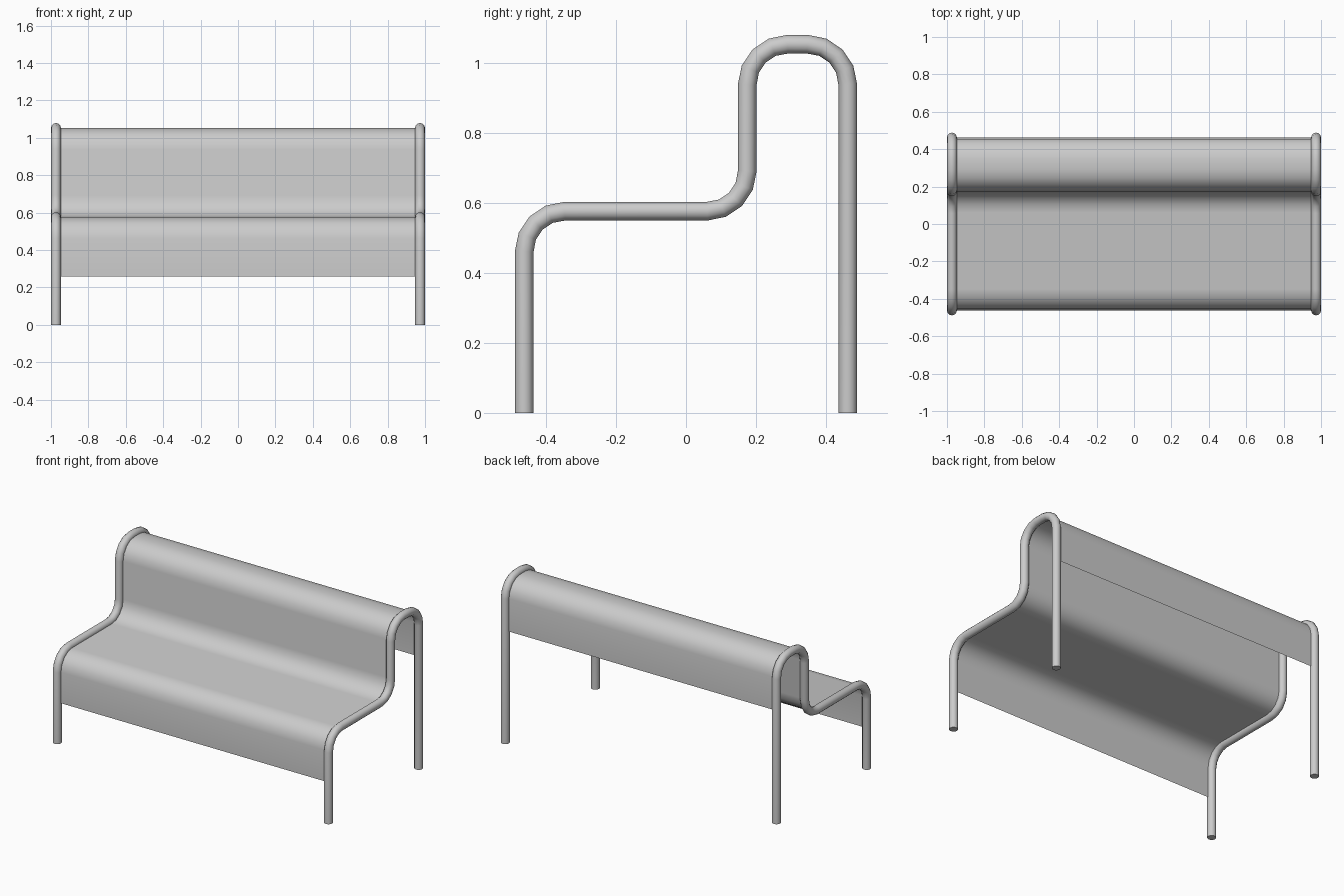
import bpy, bmesh
from math import radians, sin, cos

if "Cube" in bpy.data.objects:
    bpy.data.objects.remove(bpy.data.objects["Cube"])

TUBE_R = 0.0265
BEND_R = 0.115
FRONT_Y, BACK_Y, REAR_Y = -0.462, 0.175, 0.462
SEAT_Z, TOP_Z = 0.576, 1.053


def bend(cy, cz, start, end, steps=4):
    """Points of a quarter bend around (cy, cz), angles in degrees."""
    angles = [radians(start + (end - start) * i / steps) for i in range(steps + 1)]
    return [(cy + BEND_R * cos(a), cz + BEND_R * sin(a)) for a in angles]


# Shared side profile (y, z): front edge, seat, backrest, rolled top
bends = (bend(FRONT_Y + BEND_R, SEAT_Z - BEND_R, 180, 90)
         + bend(BACK_Y - BEND_R, SEAT_Z + BEND_R, -90, 0)
         + bend(BACK_Y + BEND_R, TOP_Z - BEND_R, 180, 90)
         + bend(REAR_Y - BEND_R, TOP_Z - BEND_R, 90, 0))


def smooth(obj):
    bpy.ops.object.select_all(action='DESELECT')
    obj.select_set(True)
    bpy.context.view_layer.objects.active = obj
    bpy.ops.object.shade_smooth_by_angle(angle=radians(40))


def tube_frame(name, x):
    """Bent tube running from front foot to rear foot."""
    path = [(FRONT_Y, 0)] + bends + [(REAR_Y, 0)]
    curve = bpy.data.curves.new(name, 'CURVE')
    curve.dimensions = '3D'
    curve.bevel_depth = TUBE_R
    curve.bevel_resolution = 4
    curve.use_fill_caps = True
    spline = curve.splines.new('POLY')
    spline.points.add(len(path) - 1)
    for p, (y, z) in zip(spline.points, path):
        p.co = (x, y, z, 1)
    obj = bpy.data.objects.new(name, curve)
    bpy.context.collection.objects.link(obj)
    bpy.ops.object.select_all(action='DESELECT')
    obj.select_set(True)
    bpy.context.view_layer.objects.active = obj
    bpy.ops.object.convert(target='MESH')
    smooth(bpy.context.object)


def sheet(name, half_width, front_z, rear_z):
    """Thin bent sheet spanning between the frames."""
    path = [(FRONT_Y, front_z)] + bends + [(REAR_Y, rear_z)]
    bm = bmesh.new()
    rows = [[bm.verts.new((x, y, z)) for x in (-half_width, half_width)] for y, z in path]
    for (a, b), (c, d) in zip(rows, rows[1:]):
        bm.faces.new((a, b, d, c))
    mesh = bpy.data.meshes.new(name)
    bm.to_mesh(mesh)
    bm.free()
    obj = bpy.data.objects.new(name, mesh)
    bpy.context.collection.objects.link(obj)
    smooth(obj)


# Side frames
tube_frame("left_frame", -1 + TUBE_R)
tube_frame("right_frame", 1 - TUBE_R)

# Seat and backrest in one sheet
sheet("seat_and_back", 0.96, 0.26, 0.725)
